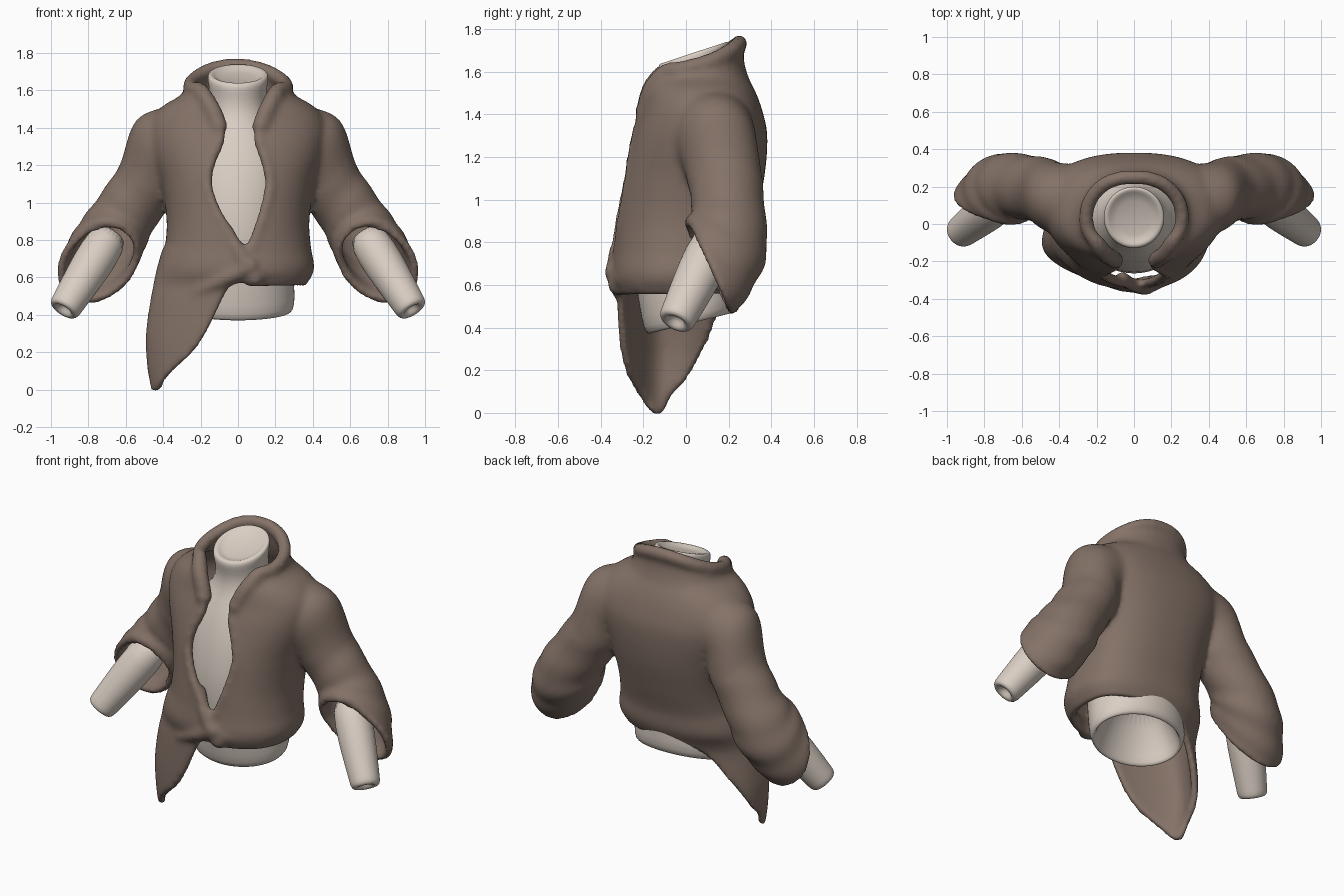
import bpy, bmesh
from math import sin, cos, pi, asin, copysign, exp
from mathutils import Vector, Matrix

old = bpy.data.objects.get("Cube")
if old:
    bpy.data.objects.remove(old)


def material(name, rgb):
    m = bpy.data.materials.new(name)
    m.use_nodes = True
    m.diffuse_color = (*rgb, 1)
    bsdf = m.node_tree.nodes["Principled BSDF"]
    bsdf.inputs["Base Color"].default_value = (*rgb, 1)
    bsdf.inputs["Roughness"].default_value = 0.8
    return m


cloth = material("brown cloth", (0.23, 0.168, 0.136))
skin = material("pale cream", (0.70, 0.62, 0.55))


def spline(keys, t):
    """Smooth interpolation of rows (t, a, b, ...) sorted by t."""
    t = min(max(t, keys[0][0]), keys[-1][0])
    i = 0
    while i < len(keys) - 2 and t > keys[i + 1][0]:
        i += 1
    k0, k1 = keys[i], keys[i + 1]
    kp, kn = keys[max(i - 1, 0)], keys[min(i + 2, len(keys) - 1)]
    h = k1[0] - k0[0]
    u = (t - k0[0]) / h
    out = []
    for a, b, p, n in zip(k0[1:], k1[1:], kp[1:], kn[1:]):
        m0 = (b - p) / (k1[0] - kp[0]) * h
        m1 = (n - a) / (kn[0] - k0[0]) * h
        out.append((2*u**3 - 3*u*u + 1)*a + (u**3 - 2*u*u + u)*m0
                   + (3*u*u - 2*u**3)*b + (u**3 - u*u)*m1)
    return out


def grid(bm, rows, closed=False, caps=False):
    """Skin a list of point rows with quads."""
    vs = [[bm.verts.new(p) for p in r] for r in rows]
    n = len(vs[0])
    for a, b in zip(vs, vs[1:]):
        for j in range(n if closed else n - 1):
            k = (j + 1) % n
            bm.faces.new((a[j], a[k], b[k], b[j]))
    if caps:
        bm.faces.new(vs[0])
        bm.faces.new(vs[-1])


def finish(bm, name, mat):
    bmesh.ops.recalc_face_normals(bm, faces=bm.faces)
    for f in bm.faces:
        f.smooth = True
    me = bpy.data.meshes.new(name)
    bm.to_mesh(me)
    bm.free()
    ob = bpy.data.objects.new(name, me)
    bpy.context.scene.collection.objects.link(ob)
    me.materials.append(mat)
    return ob


# Jacket outline by height: half width, front y, back y
TORSO = [(0.0, 0.34, -0.31, 0.18), (0.3, 0.33, -0.315, 0.2), (0.5, 0.325, -0.31, 0.2),
         (0.56, 0.34, -0.305, 0.215), (0.64, 0.385, -0.33, 0.25), (0.75, 0.37, -0.32, 0.26),
         (0.9, 0.36, -0.31, 0.30), (1.1, 0.39, -0.285, 0.345), (1.3, 0.45, -0.235, 0.36),
         (1.42, 0.45, -0.195, 0.335), (1.5, 0.39, -0.18, 0.305), (1.56, 0.29, -0.17, 0.275),
         (1.65, 0.25, -0.15, 0.25), (1.72, 0.235, -0.13, 0.25)]
# Width of the hanging tail on the right side
TAIL = [(0.0, 0.455), (0.15, 0.475), (0.3, 0.48), (0.55, 0.44), (0.75, 0.385)]
# Front opening: right edge x, left edge x
OPENING = [(0.68, 0.045, 0.045), (0.76, 0.0, 0.075), (0.95, -0.115, 0.14), (1.1, -0.165, 0.17),
           (1.22, -0.145, 0.15), (1.35, -0.095, 0.11), (1.47, -0.125, 0.145), (1.6, -0.20, 0.21)]
# Hem height by angle, going from the front round the right side
HEM = [(0, 0.58), (12, 0.54), (24, 0.38), (36, 0.23), (56, 0.10), (82, -0.015), (98, 0.12),
       (116, 0.29), (138, 0.46), (165, 0.54), (220, 0.56), (360, 0.55)]
POWER = 0.86


def spow(v, p):
    return copysign(abs(v) ** p, v)


def shell_point(s, z):
    """Point on the jacket at round position s and height z."""
    w, yf, yb = spline(TORSO, z)
    xr, xl = spline(OPENING, z)
    a0 = asin(spow(-xr / w, 1 / POWER))
    a1 = 2 * pi + asin(spow(-xl / w, 1 / POWER))
    a = a0 + (a1 - a0) * s
    if z < 0.75:
        pull = exp(-((a - 1.3) / 0.8) ** 2)
        w += (spline(TAIL, z)[0] - w) * pull
    # the back is flatter than the front, except round the neck
    neck = min(max((z - 1.4) / 0.16, 0), 1)
    depth = spow(cos(a), 0.97 if cos(a) > 0 else 0.66 + 0.22 * neck)
    return Vector((-w * spow(sin(a), POWER), (yf + yb) / 2 - (yb - yf) / 2 * depth, z))


def collar_z(s):
    return 1.668 - 0.064 * cos(2 * pi * s)


def ball(bm, p, r):
    bmesh.ops.create_icosphere(bm, subdivisions=2, radius=r, matrix=Matrix.Translation(p))


# Jacket torso with open front and long tail
jacket = bmesh.new()
rows = []
for i in range(61):
    v = i / 60
    row = []
    for j in range(161):
        s = j / 160
        hem = spline(HEM, 360 * s)[0]
        row.append(shell_point(s, collar_z(s) * (1 - v) + hem * v))
    rows.append(row)
grid(jacket, rows)

# Sleeves: centre, outward axis and back axis of each ring
SLEEVE = [(0, 0.30, 0.13, 1.34, 0.06, 0, 0.16, 0, 0.165, 0),
          (1, 0.42, 0.14, 1.27, 0.11, 0, 0.155, 0, 0.17, 0),
          (2, 0.49, 0.178, 1.11, 0.125, 0, 0.08, 0, 0.158, -0.01),
          (3, 0.60, 0.20, 0.94, 0.125, 0, 0.085, 0.02, 0.155, -0.04),
          (4, 0.67, 0.20, 0.825, 0.15, -0.01, 0.07, 0.05, 0.155, -0.09),
          (5, 0.715, 0.155, 0.745, 0.155, -0.02, 0.075, 0.095, 0.135, -0.145),
          (6, 0.75, 0.11, 0.67, 0.16, -0.03, 0.075, 0.12, 0.09, -0.19)]
for side in (1, -1):
    rows = []
    for i in range(37):
        t = i / 6
        x = spline(SLEEVE, t)
        c, u, v = Vector(x[:3]), Vector(x[3:6]), Vector(x[6:])
        row = []
        for j in range(40):
            a = 2 * pi * j / 40
            fold = 1 + 0.025 * sin(5.5 * t + 2 * a) * (t > 2)
            p = c + (u * cos(a) + v * sin(a)) * fold
            row.append((side * p.x, p.y, p.z))
        rows.append(row)
    grid(jacket, rows, closed=True)

# Rolled collar and lapel edges
for j in range(57):
    s = j / 56
    ball(jacket, shell_point(s, collar_z(s)), 0.02)
for s in (0, 1):
    for i in range(50):
        z = 1.58 - i * 0.017
        ball(jacket, shell_point(s, z), 0.028 if z > 1.4 else 0.010)

# Knot at the waist, with folds running out of it
ball(jacket, Vector((0.06, -0.33, 0.66)), 0.035)
ball(jacket, Vector((0.09, -0.32, 0.60)), 0.03)
for end in ((-0.22, -0.27, 0.52), (0.30, -0.21, 0.60), (-0.06, -0.28, 0.86)):
    for i in range(16):
        p = Vector((0.05, -0.33, 0.65)).lerp(Vector(end), i / 15)
        p.y -= 0.02 * sin(pi * i / 15)
        ball(jacket, p, 0.026 - i * 0.001)

ob = finish(jacket, "jacket", cloth)
mod = ob.modifiers.new("thickness", "SOLIDIFY")
mod.thickness, mod.offset = 0.042, 0
mod = ob.modifiers.new("blend", "REMESH")
mod.mode, mod.voxel_size, mod.use_smooth_shade = "VOXEL", 0.0155, True
mod = ob.modifiers.new("soften", "SMOOTH")
mod.factor, mod.iterations = 0.5, 10

# Torso form with hollow base and dished neck: z, centre y, half width, half depth, tilt
BODY = [(0.72, 0.03, 0.12, 0.08, 0.25), (0.50, 0.03, 0.25, 0.18, 0.25), (0.425, 0.03, 0.27, 0.19, 0.25),
        (0.415, 0.03, 0.285, 0.205, 0.25), (0.445, 0.03, 0.305, 0.23, 0.25), (0.55, 0.02, 0.305, 0.24, 0.2),
        (0.8, -0.01, 0.28, 0.26, 0), (1.0, 0.0, 0.29, 0.265, 0), (1.2, 0.03, 0.32, 0.255, 0),
        (1.35, 0.06, 0.27, 0.23, 0), (1.45, 0.05, 0.17, 0.175, 0.1), (1.55, 0.04, 0.145, 0.15, 0.2),
        (1.64, 0.035, 0.16, 0.162, 0.33), (1.675, 0.035, 0.165, 0.168, 0.33),
        (1.692, 0.035, 0.155, 0.158, 0.33), (1.685, 0.035, 0.13, 0.135, 0.33),
        (1.66, 0.035, 0.11, 0.11, 0.33)]
bm = bmesh.new()
rows = []
for z, cy, rx, ry, tilt in BODY:
    ring = [2 * pi * j / 32 for j in range(32)]
    rows.append([(rx * cos(a), cy + ry * sin(a), z + tilt * ry * sin(a)) for a in ring])
grid(bm, rows, closed=True, caps=True)
ob = finish(bm, "torso_form", skin)
ob.modifiers.new("smooth", "SUBSURF").levels = 1

# Forearms with a dimple in the wrist: distance along, radius
ARM = [(0, 0.10), (0.3, 0.113), (0.6, 0.104), (0.88, 0.09), (0.96, 0.088), (1, 0.077),
       (1, 0.05), (0.97, 0.038), (0.93, 0.02)]
for side, label in ((1, "left"), (-1, "right")):
    start, tip = Vector((side * 0.665, 0.16, 0.855)), Vector((side * 0.935, -0.05, 0.423))
    turn = (tip - start).to_track_quat("Z", "Y")
    bm = bmesh.new()
    rows = []
    for t, r in ARM:
        c = start.lerp(tip, t)
        rows.append([c + turn @ Vector((r * cos(2 * pi * j / 24), r * sin(2 * pi * j / 24), 0))
                     for j in range(24)])
    grid(bm, rows, closed=True, caps=True)
    ob = finish(bm, label + "_forearm", skin)
    ob.modifiers.new("smooth", "SUBSURF").levels = 1
